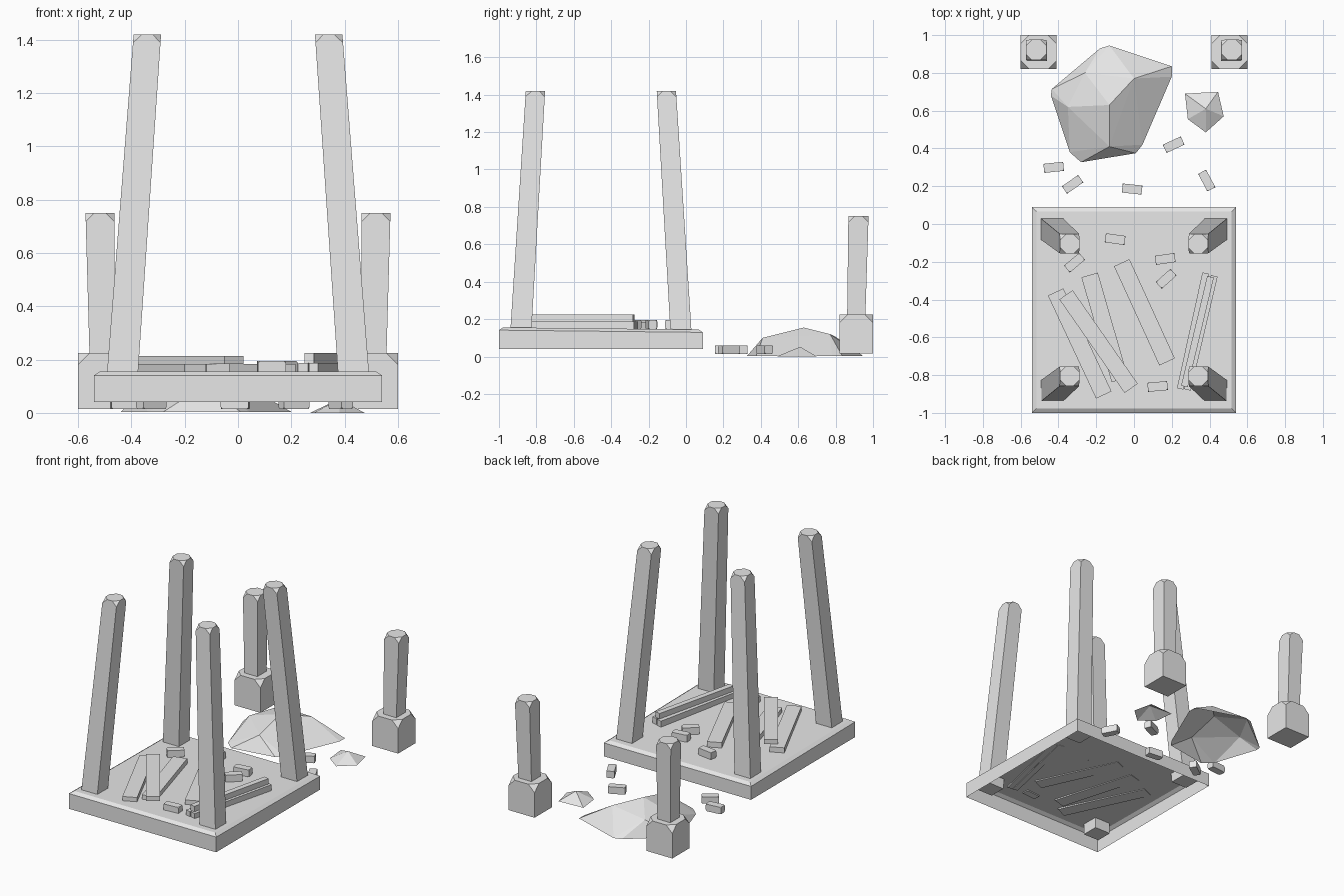
import bpy, bmesh
from math import radians, atan2, hypot
from mathutils import Matrix, Vector

if "Cube" in bpy.data.objects:
    bpy.data.objects.remove(bpy.data.objects["Cube"])

grey = bpy.data.materials.new("stone_grey")
grey.use_nodes = True
COLOUR = (0.8, 0.8, 0.8, 1)
grey.diffuse_color = COLOUR
grey.node_tree.nodes["Principled BSDF"].inputs["Base Color"].default_value = COLOUR


def finish(name, bm):
    mesh = bpy.data.meshes.new(name)
    bm.to_mesh(mesh)
    bm.free()
    mesh.materials.append(grey)
    obj = bpy.data.objects.new(name, mesh)
    bpy.context.collection.objects.link(obj)
    return obj


def loft(bottom, top, cut):
    """Four-sided block between two (x, y, z, width, depth) ends, top corners cut off."""
    bm = bmesh.new()
    bmesh.ops.create_cube(bm, size=1)
    upper = [v for v in bm.verts if v.co.z > 0]
    for v in bm.verts:
        x, y, z, w, d = top if v in upper else bottom
        v.co = (x + v.co.x * w, y + v.co.y * d, z)
    if cut:
        bmesh.ops.bevel(bm, geom=upper, offset=cut, segments=1, affect='VERTICES')
    return bm


def block(name, size, place, angle, cut=0.0):
    """Flat block lying at a place, turned about z."""
    bm = bmesh.new()
    bmesh.ops.create_cube(bm, size=1)
    bmesh.ops.scale(bm, vec=size, verts=bm.verts)
    if cut:
        bmesh.ops.bevel(bm, geom=bm.verts[:], offset=cut, segments=1, affect='VERTICES')
    bm.transform(Matrix.Translation(place) @ Matrix.Rotation(angle, 4, 'Z'))
    return finish(name, bm)


def beam(name, start, end, z, width, height):
    """Straight board between two points in plan."""
    dx, dy = end[0] - start[0], end[1] - start[1]
    mid = ((start[0] + end[0]) / 2, (start[1] + end[1]) / 2, z)
    return block(name, (hypot(dx, dy), width, height), mid, atan2(dy, dx))


def rock(name, points):
    """Faceted shell over a set of points, open underneath."""
    bm = bmesh.new()
    for p in points:
        bm.verts.new(p)
    bmesh.ops.convex_hull(bm, input=bm.verts)
    bmesh.ops.recalc_face_normals(bm, faces=bm.faces)
    under = [f for f in bm.faces if f.normal.z < -0.5]
    bmesh.ops.delete(bm, geom=under, context='FACES')
    return finish(name, bm)


# Platform: hollow slab with a sloped rim and a slightly tilted top
MID_Y = -0.455
bm = bmesh.new()
bmesh.ops.create_cube(bm, size=1)
bmesh.ops.delete(bm, geom=[f for f in bm.faces if f.normal.z < -0.5], context='FACES')
for v in bm.verts:
    v.co = (v.co.x * 1.08, MID_Y + v.co.y * 1.09, 0.135 if v.co.z > 0 else 0.04)
lid = [f for f in bm.faces if f.normal.z > 0.5]
bmesh.ops.inset_region(bm, faces=lid, thickness=0.032)
for v in lid[0].verts:
    v.co.z = 0.15
for v in bm.verts:
    if v.co.z > 0.1:
        v.co.z -= 0.011 * (v.co.y - MID_Y)
finish("platform", bm)

# Leaning corner posts and the two pillars on plinths
for side, sx in (("left", 1), ("right", -1)):
    for end, sy in (("back", 1), ("front", -1)):
        foot = (sx * 0.438, MID_Y + sy * 0.431, 0.085, 0.117, 0.113)
        head = (sx * 0.34, MID_Y + sy * 0.35, 1.42, 0.103, 0.103)
        finish(f"{end}_{side}_post", loft(foot, head, 0.032))
    plinth = (sx * 0.505, 0.91, 0.015, 0.19, 0.18)
    finish(f"{side}_plinth", loft(plinth, (*plinth[:2], 0.225, 0.19, 0.18), 0.045))
    foot = (sx * 0.509, 0.91, 0.2, 0.095, 0.097)
    head = (sx * 0.518, 0.922, 0.75, 0.108, 0.108)
    finish(f"{side}_pillar", loft(foot, head, 0.032))

# Fallen planks: three flat on the platform, one lying across them
planks = [((-0.415, -0.36), (-0.16, -0.905)), ((-0.235, -0.27), (-0.075, -0.825)),
          ((-0.065, -0.205), (0.175, -0.73))]
for i, (a, b) in enumerate(planks):
    beam(f"plank_{i + 1}", a, b, 0.164, 0.09, 0.038)
beam("top_plank", (-0.36, -0.375), (-0.015, -0.87), 0.198, 0.085, 0.03)

# Small stack of beams
beam("stack_beam_1", (0.38, -0.26), (0.245, -0.873), 0.167, 0.036, 0.042)
beam("stack_beam_2", (0.425, -0.275), (0.283, -0.878), 0.167, 0.036, 0.042)
beam("stack_top_beam", (0.405, -0.28), (0.267, -0.86), 0.206, 0.036, 0.036)

# Scattered bricks: x, y, turn in degrees
ground = [(-0.425, 0.30, 6), (-0.325, 0.21, 35), (-0.01, 0.185, -6),
          (0.21, 0.42, 25), (0.385, 0.23, -62)]
deck = [(-0.1, -0.08, -8), (-0.315, -0.205, 40), (0.165, -0.185, 8),
        (0.17, -0.29, 42), (0.125, -0.86, 5)]
for label, z, spots in (("ground", 0.037, ground), ("deck", 0.171, deck)):
    for i, (x, y, turn) in enumerate(spots):
        block(f"{label}_brick_{i + 1}", (0.105, 0.048, 0.046), (x, y, z), radians(turn), 0.008)

# Rocks: rim points first, then the raised points
rim = [(-0.18, 0.93), (-0.13, 0.945), (0.2, 0.835), (0.2, 0.78), (0.045, 0.42),
       (0.01, 0.375), (-0.28, 0.327), (-0.34, 0.38), (-0.44, 0.68), (-0.435, 0.715)]
raised = [(-0.35, 0.62, 0.09), (-0.26, 0.80, 0.105), (0.0, 0.77, 0.12),
          (-0.13, 0.63, 0.155), (-0.13, 0.41, 0.1)]
rock("large_rock", [(x, y, 0.004) for x, y in rim] + raised)
small = [(0.27, 0.69), (0.445, 0.7), (0.475, 0.57), (0.38, 0.485), (0.285, 0.555)]
rock("small_rock", [(x, y, 0.0) for x, y in small] + [(0.38, 0.61, 0.052)])
